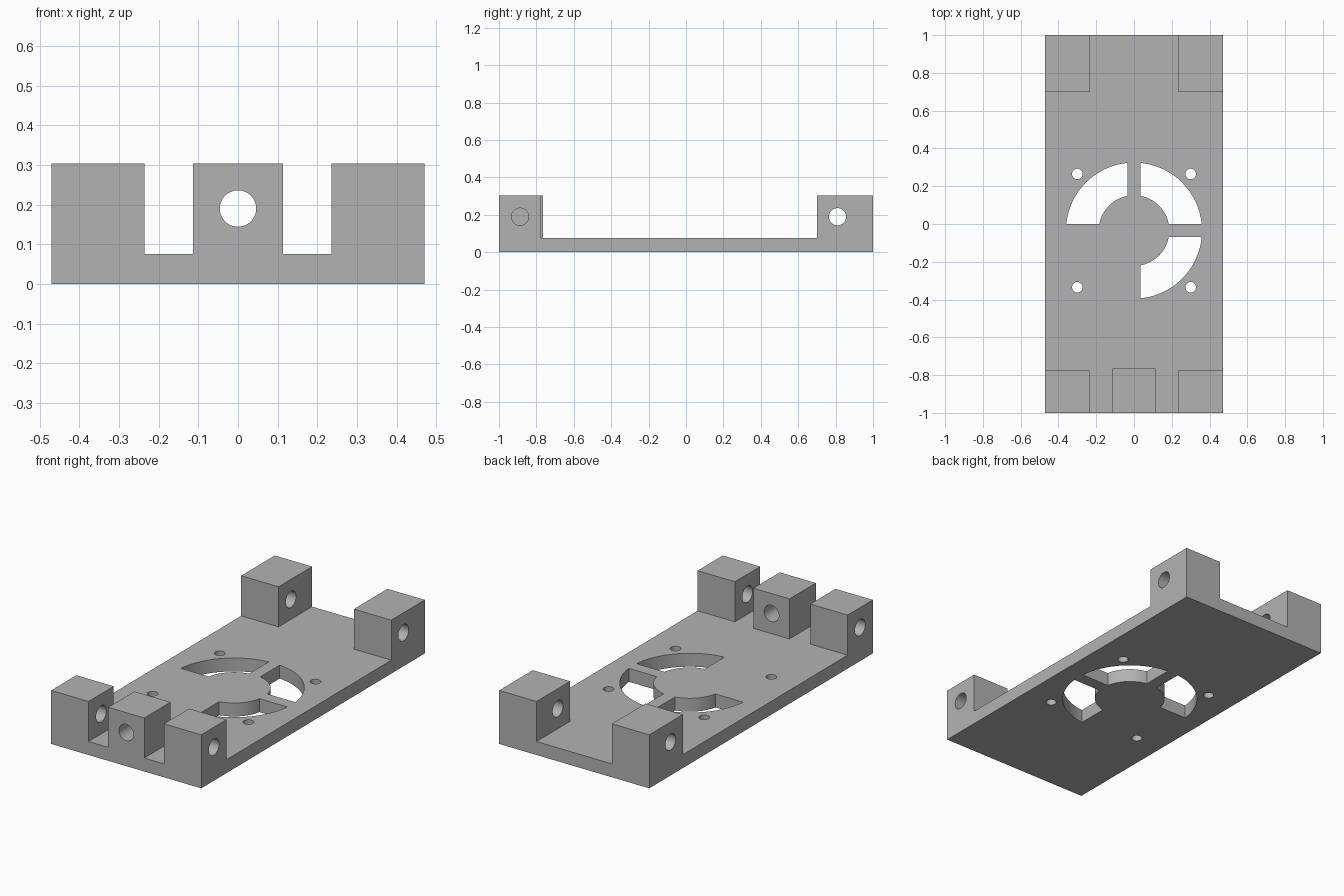
import bpy
import bmesh
from math import asin, cos, sin, pi
from mathutils import Matrix

cube = bpy.data.objects.get("Cube")
if cube:
    bpy.data.objects.remove(cube, do_unlink=True)

HALF_W, HALF_L = 0.47, 1.0
PLATE_T, TOP = 0.076, 0.303
FAN_Y, FAN_R, HUB_R, SPOKE = -0.035, 0.36, 0.187, 0.035
BORE_Z, BORE_R = 0.19, 0.046

grey = bpy.data.materials.new("plain grey")
grey.use_nodes = True
colour = (0.45, 0.45, 0.45, 1)
grey.diffuse_color = colour
grey.node_tree.nodes["Principled BSDF"].inputs["Base Color"].default_value = colour


def make(name, bm):
    bmesh.ops.recalc_face_normals(bm, faces=bm.faces)
    mesh = bpy.data.meshes.new(name)
    bm.to_mesh(mesh)
    bm.free()
    mesh.materials.append(grey)
    obj = bpy.data.objects.new(name, mesh)
    bpy.context.collection.objects.link(obj)
    return obj


def box(name, x0, x1, y0, y1, z0, z1):
    bm = bmesh.new()
    size = Matrix.Diagonal((x1 - x0, y1 - y0, z1 - z0, 1))
    centre = Matrix.Translation(((x0 + x1) / 2, (y0 + y1) / 2, (z0 + z1) / 2))
    bmesh.ops.create_cube(bm, size=1, matrix=centre @ size)
    return make(name, bm)


def rod(name, centre, radius, depth, axis):
    bm = bmesh.new()
    turn = {"X": Matrix.Rotation(pi / 2, 4, "Y"),
            "Y": Matrix.Rotation(pi / 2, 4, "X"),
            "Z": Matrix.Identity(4)}[axis]
    bmesh.ops.create_cone(bm, cap_ends=True, segments=48, radius1=radius,
                          radius2=radius, depth=depth,
                          matrix=Matrix.Translation(centre) @ turn)
    return make(name, bm)


def fan_slot(name, quarter):
    """Quarter ring whose straight sides run parallel to the spokes."""
    def arc(radius, steps=20):
        a = asin(SPOKE / radius)
        angles = [a + (pi / 2 - 2 * a) * i / steps for i in range(steps + 1)]
        return [(radius * cos(t), radius * sin(t)) for t in angles]

    bm = bmesh.new()
    outline = arc(FAN_R) + arc(HUB_R)[::-1]
    face = bm.faces.new([bm.verts.new((x, y, -0.1)) for x, y in outline])
    grown = bmesh.ops.extrude_face_region(bm, geom=[face])["geom"]
    top = [v for v in grown if isinstance(v, bmesh.types.BMVert)]
    bmesh.ops.translate(bm, verts=top, vec=(0, 0, 0.24))
    bm.transform(Matrix.Translation((0, FAN_Y, 0)) @ Matrix.Rotation(quarter * pi / 2, 4, "Z"))
    return make(name, bm)


def combine(target, tool, operation):
    mod = target.modifiers.new(tool.name, "BOOLEAN")
    mod.operation, mod.solver, mod.object = operation, "EXACT", tool
    bpy.context.view_layer.objects.active = target
    bpy.ops.object.modifier_apply(modifier=mod.name)
    bpy.data.objects.remove(tool, do_unlink=True)


# Base plate
bracket = box("fan_mount_bracket", -HALF_W, HALF_W, -HALF_L, HALF_L, 0, PLATE_T)

# Corner blocks and the middle front block
for s in (-1, 1):
    x0, x1 = sorted((s * 0.236, s * HALF_W))
    combine(bracket, box("front_block", x0, x1, -HALF_L, -0.775, 0, TOP), "UNION")
    combine(bracket, box("back_block", x0, x1, 0.70, HALF_L, 0, TOP), "UNION")
combine(bracket, box("middle_block", -0.113, 0.113, -HALF_L, -0.765, 0, TOP), "UNION")

# Cross bores through the corner blocks, lengthwise bore through the middle one
for s in (-1, 1):
    for y in (-0.887, 0.81):
        combine(bracket, rod("side_bore", (s * 0.36, y, BORE_Z), BORE_R, 0.4, "X"), "DIFFERENCE")
combine(bracket, rod("middle_bore", (0, -0.88, BORE_Z), BORE_R, 0.4, "Y"), "DIFFERENCE")

# Fan opening around the hub, with four screw holes
for quarter in range(4):
    combine(bracket, fan_slot("fan_slot", quarter), "DIFFERENCE")
for sx in (-1, 1):
    for sy in (-1, 1):
        centre = (sx * 0.30, FAN_Y + sy * 0.30, 0)
        combine(bracket, rod("screw_hole", centre, 0.028, 0.4, "Z"), "DIFFERENCE")

# Smooth the bores while keeping the block edges crisp
bpy.ops.object.select_all(action="DESELECT")
bracket.select_set(True)
bpy.context.view_layer.objects.active = bracket
bpy.ops.object.shade_smooth_by_angle(angle=pi / 6)
